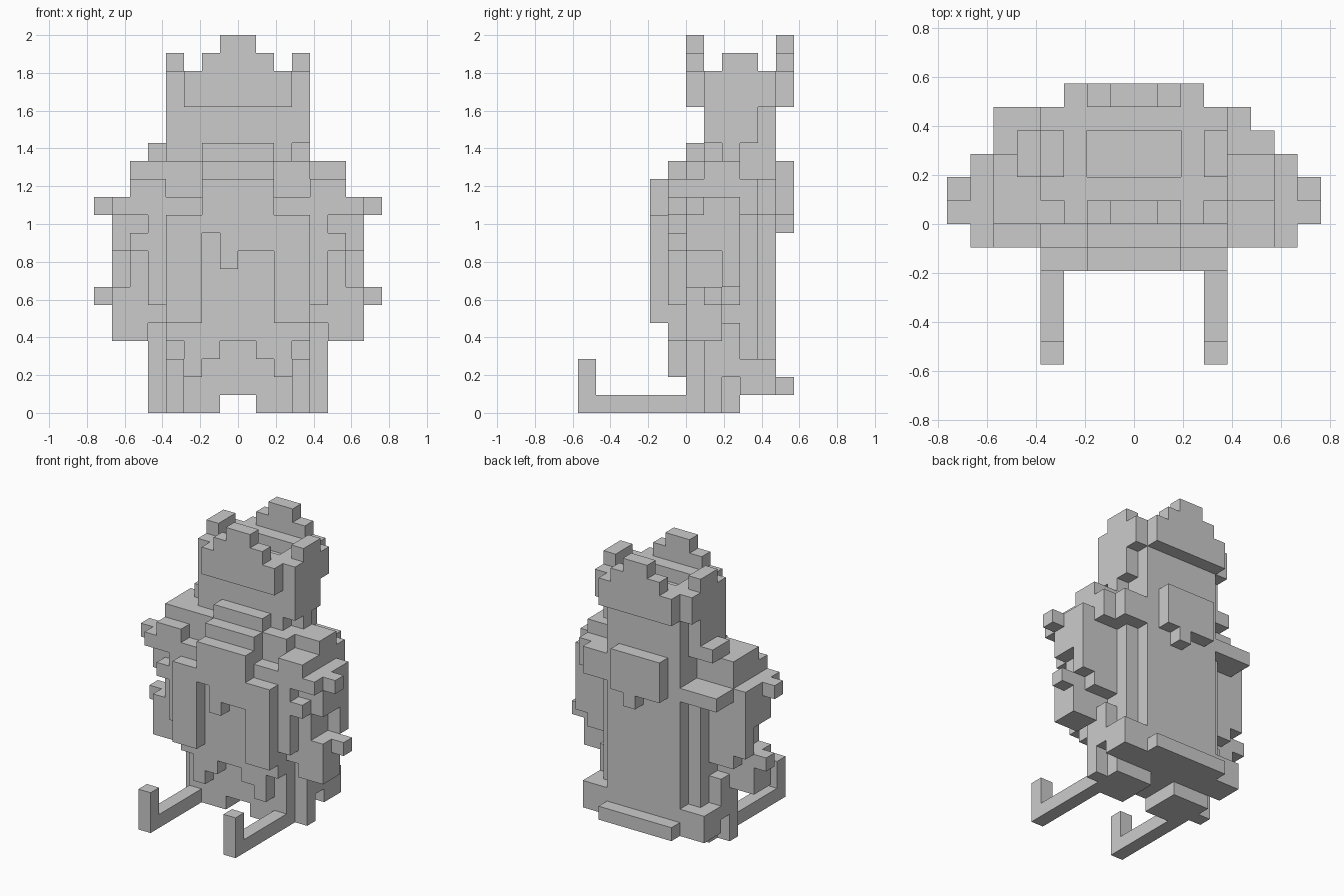
import bpy, bmesh
from mathutils import Matrix, Vector

if "Cube" in bpy.data.objects:
    bpy.data.objects.remove(bpy.data.objects["Cube"])

U = 2 / 21  # one block of the blocky grid


def part(name, boxes, mirror=False):
    """Object made of blocks (x0, x1, y0, y1, z0, z1) in grid units; mirror repeats them across x."""
    bm = bmesh.new()
    todo = list(boxes)
    if mirror:
        todo += [(-b[1], -b[0], *b[2:]) for b in boxes]
    for x0, x1, y0, y1, z0, z1 in todo:
        centre = Vector((x0 + x1, y0 + y1, z0 + z1)) * U / 2
        size = Vector((x1 - x0, y1 - y0, z1 - z0)) * U
        bmesh.ops.create_cube(bm, size=1, matrix=Matrix.Translation(centre) @ Matrix.Diagonal(size.to_4d()))
    mesh = bpy.data.meshes.new(name)
    bm.to_mesh(mesh)
    bm.free()
    obj = bpy.data.objects.new(name, mesh)
    bpy.context.collection.objects.link(obj)
    return obj


# Head: front block, narrower nape, right chin corner cut away
part("head", [(-4, 4, 1, 4, 15, 17), (-3, 3, 4, 5, 14, 17), (-3, 3, 1, 4, 14, 15),
              (3, 4, 2, 3, 14, 15), (-4, -3, 1, 4, 14, 15)])
part("hair_tuft", [(-5, -4, 2, 4, 14, 15)])

# Crown band with a sunken top, stepped plates front and back, side points
part("crown_band", [(-4, 4, 1, 5, 17, 18), (-4, 4, 1, 2, 18, 19), (-4, 4, 4, 5, 18, 19)])
part("crown_band_side", [(2, 4, 2, 4, 18, 19)], mirror=True)
for name, y in (("crown_front", 0), ("crown_back", 5)):
    part(name, [(-3, 3, y, y + 1, 17, 19), (-2, 2, y, y + 1, 19, 20), (-1, 1, y, y + 1, 20, 21)])
part("crown_side_point", [(3, 4, 2, 4, 19, 20)], mirror=True)

# Beard stepping out from the chin, ragged lower edge
part("beard", [(-2, 2, 0, 1, 14, 15), (-2, 2, -1, 0, 13, 14), (-2, 2, -2, -1, 10, 13),
               (-1, 0, -2, -1, 8, 10), (0, 2, -2, -1, 9, 10)])

# Torso core and layered back
part("torso", [(-4, 4, 0, 3, 1, 14), (-4, 4, 3, 4, 1, 12), (-3, 3, 3, 4, 12, 14), (-3, 3, 4, 5, 1, 14)])
part("back_patch", [(-2, 2, 5, 6, 11, 14), (0, 1, 5, 6, 10, 11)])

# Robe front with arched hem, plus raised lapels
part("robe_front", [(-4, 4, -1, 0, 4, 12), (-2, 2, -1, 0, 12, 13)])
part("robe_hem", [(1, 3, -1, 0, 3, 4), (2, 3, -1, 0, 2, 3)], mirror=True)
part("robe_lapel", [(2, 4, -2, -1, 5, 11)], mirror=True)

# Skirt sides and back trim
part("skirt_side", [(4, 5, 1, 2, 0, 5), (4, 5, 2, 3, 2, 5), (4, 5, 3, 5, 1, 3), (3, 4, 4, 5, 1, 3)], mirror=True)
part("skirt_trim", [(-3, 3, 5, 6, 1, 2)])

# Feet with long upturned toes
part("foot", [(1, 4, 0, 3, 0, 1)], mirror=True)
part("curled_toe", [(3, 4, -6, 0, 0, 1), (3, 4, -6, -5, 1, 3)], mirror=True)

# Arms: inner arm, front fold, hanging cuff, outer cape
part("arm", [(4, 6, 0, 3, 6, 12), (4, 6, 0, 2, 5, 6)], mirror=True)
part("sleeve_fold", [(4, 5, -1, 0, 6, 11), (5, 6, -1, 0, 9, 10)], mirror=True)
part("cuff", [(6, 7, 0, 2, 4, 7), (5, 6, 0, 2, 4, 5), (7, 8, 1, 2, 6, 7)], mirror=True)
part("cape_side", [(6, 7, 0, 3, 9, 11), (6, 7, 2, 3, 7, 9), (6, 7, -1, 3, 11, 12),
                   (7, 8, 0, 1, 11, 12)], mirror=True)

# Shoulders: the two sides differ slightly
part("shoulder_front", [(4, 6, -1, 0, 11, 13)], mirror=True)
part("shoulder_left", [(-6, -4, 0, 3, 12, 14), (-6, -4, 3, 5, 11, 12), (-4, -3, 4, 5, 11, 12)])
part("shoulder_right", [(4, 6, 0, 1, 12, 13), (4, 6, 1, 3, 12, 14), (3, 6, 3, 4, 12, 13),
                        (4, 6, 3, 4, 11, 12), (3, 5, 4, 5, 11, 13)])
